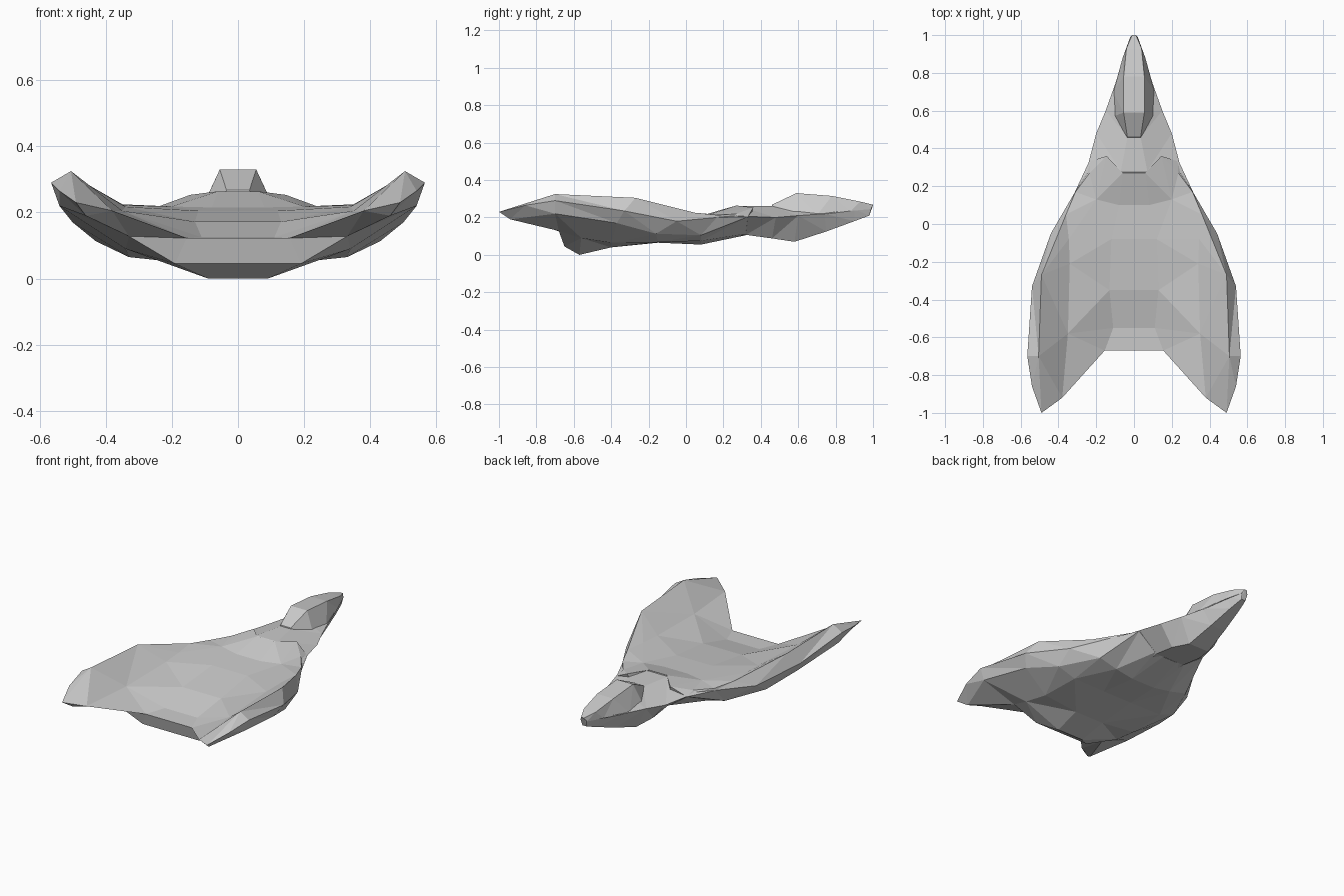
import bpy
import bmesh

if "Cube" in bpy.data.objects:
    bpy.data.objects.remove(bpy.data.objects["Cube"], do_unlink=True)

# One plain hull colour
HULL_GREY = (.6, .6, .6, 1)
hull_material = bpy.data.materials.new("hull_grey")
hull_material.use_nodes = True
hull_material.diffuse_color = HULL_GREY
shader = hull_material.node_tree.nodes["Principled BSDF"]
shader.inputs["Base Color"].default_value = HULL_GREY


def centre_line(line):
    """Slide an edge line sideways onto the symmetry plane."""
    return [(0, y, z) for x, y, z in line]


def mirror_line(line):
    return [(-x, y, z) for x, y, z in line]


def build_shell(name, *edge_lines):
    """Loft a closed, mirrored, faceted shell through lengthwise edge lines.

    The lines run round the left half of the section from top to bottom,
    and every line has the same number of stations from end to end.
    """
    half = [centre_line(edge_lines[0]), *edge_lines, centre_line(edge_lines[-1])]
    last = len(half) - 1
    loop = half + [mirror_line(line) for line in reversed(edge_lines)]
    count = len(loop)

    bm = bmesh.new()
    columns = [[bm.verts.new(point) for point in line] for line in loop]
    stations = len(loop[0])

    # Skin between neighbouring lines
    for index in range(count):
        here, there = columns[index], columns[(index + 1) % count]
        for s in range(stations - 1):
            bm.faces.new((here[s], there[s], there[s + 1], here[s + 1]))

    # End faces, joining each upper line to the matching lower one
    for s in (0, stations - 1):
        for side in (1, -1):
            for i in range(last // 2):
                picks = (i, i + 1, last - i - 1, last - i)
                corners = [columns[(side * p) % count][s] for p in picks]
                bm.faces.new(list(dict.fromkeys(corners)))

    bmesh.ops.triangulate(bm, faces=bm.faces[:], quad_method="SHORT_EDGE")
    bmesh.ops.recalc_face_normals(bm, faces=bm.faces[:])
    mesh = bpy.data.meshes.new(name)
    bm.to_mesh(mesh)
    bm.free()
    mesh.materials.append(hull_material)
    shell = bpy.data.objects.new(name, mesh)
    bpy.context.collection.objects.link(shell)
    return shell


# Wide main body with two forward-reaching arms: upper edge lines
deck_inner = [(.06, .27, .264), (.08, .1, .215), (.12, -.08, .205),
              (.13, -.35, .172), (.11, -.55, .125), (.155, -.67, .122)]
deck_outer = [(.145, .36, .253), (.2, .13, .218), (.345, -.08, .222),
              (.34, -.21, .217), (.35, -.58, .205), (.38, -.92, .205)]
arm_ridge = [(.235, .27, .22), (.31, .17, .213), (.36, .05, .225),
             (.49, -.27, .305), (.505, -.7, .325), (.49, -1, .23)]
arm_rim = [(.245, .27, .21), (.315, .165, .2), (.44, -.05, .18),
           (.54, -.33, .235), (.565, -.7, .29), (.54, -.86, .265)]

# Main body: lower edge lines, stepping up from the chin to the arms
under_outer = [(.238, .33, .203), (.32, .08, .105), (.43, -.16, .113),
               (.5, -.37, .17), (.54, -.7, .22), (.46, -.94, .19)]
under_inner = [(.11, .32, .113), (.2, .08, .075), (.32, -.15, .068),
               (.33, -.4, .065), (.34, -.56, .09), (.33, -.68, .128)]
keel_side = [(.05, .32, .105), (.08, .08, .055), (.1, -.15, .065),
             (.1, -.4, .04), (.09, -.57, 0), (.19, -.65, .045)]

build_shell("main_body", deck_inner, deck_outer, arm_ridge, arm_rim,
            under_outer, under_inner, keel_side)

# Tapering tail boom, its root sunk into the body
boom_top = [(.05, .1, .19), (.07, .28, .262), (.035, .46, .262),
            (.06, .6, .25), (.05, .74, .25), (.03, .9, .265), (.01, 1, .265)]
boom_edge = [(.2, .14, .17), (.255, .27, .208), (.2, .48, .2),
             (.15, .6, .21), (.1, .74, .22), (.05, .9, .245), (.02, .99, .25)]
boom_under = [(.08, .1, .08), (.1, .32, .107), (.1, .46, .088),
              (.07, .58, .07), (.05, .75, .125), (.03, .9, .18),
              (.015, .98, .21)]

build_shell("tail_boom", boom_top, boom_edge, boom_under)

# Raised flat-topped cabin on the boom
cabin_top = [(.035, .46, .268), (.055, .59, .33), (.055, .78, .315),
             (.04, .93, .285), (.01, 1, .268)]
cabin_base = [(.04, .455, .24), (.108, .57, .215), (.11, .7, .212),
              (.06, .88, .235), (.02, .99, .245)]

build_shell("cabin", cabin_top, cabin_base)
